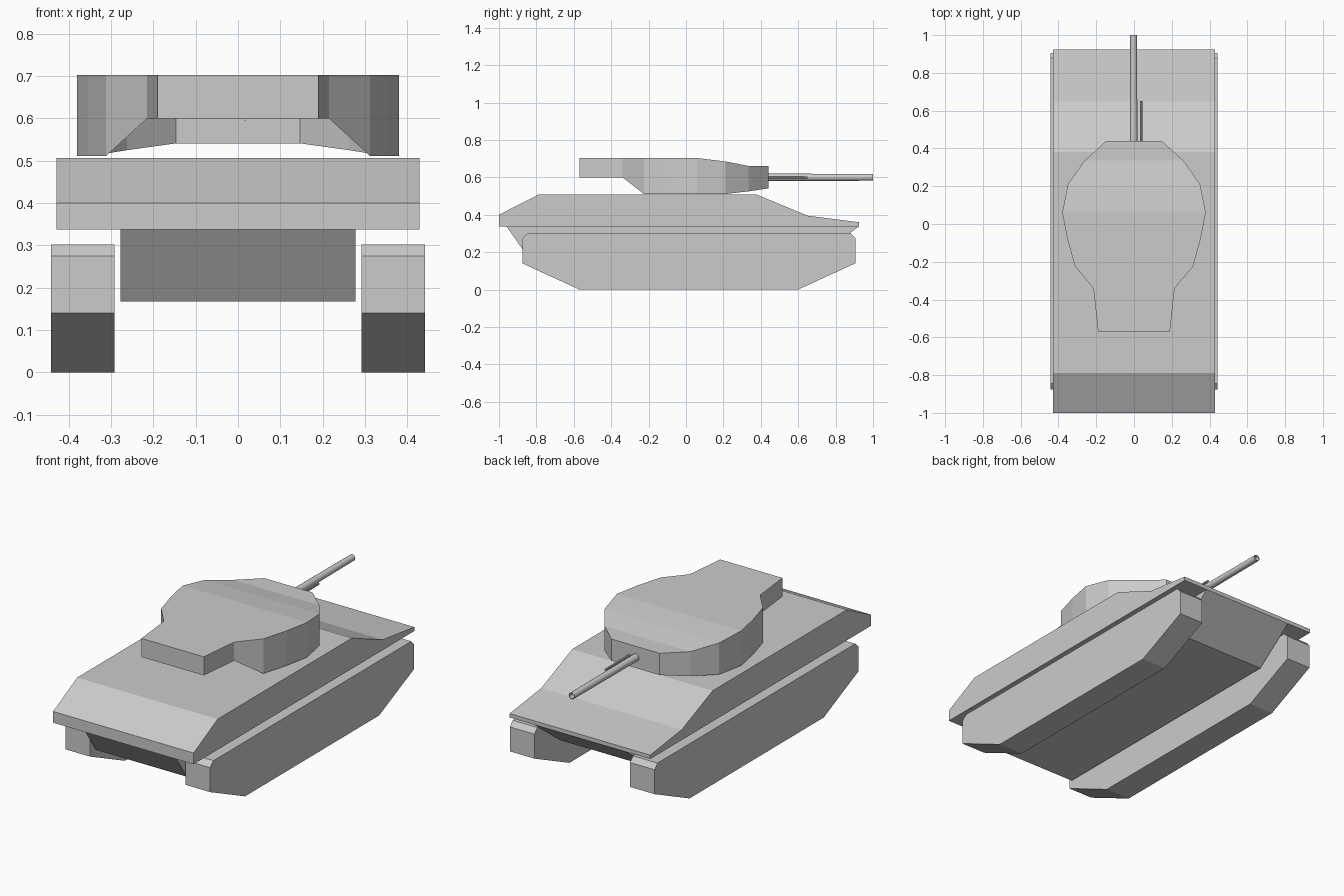
import bpy, bmesh, math

if "Cube" in bpy.data.objects:
    bpy.data.objects.remove(bpy.data.objects["Cube"])


def finish(name, bm):
    bmesh.ops.remove_doubles(bm, verts=bm.verts, dist=0.0001)
    bmesh.ops.recalc_face_normals(bm, faces=bm.faces)
    mesh = bpy.data.meshes.new(name)
    bm.to_mesh(mesh)
    bm.free()
    obj = bpy.data.objects.new(name, mesh)
    bpy.context.collection.objects.link(obj)
    return obj


def prism(bm, profile, x0, x1, skip=()):
    """Extrude a (y, z) profile across x, leaving out the listed edges."""
    a = [bm.verts.new((x0, y, z)) for y, z in profile]
    b = [bm.verts.new((x1, y, z)) for y, z in profile]
    bm.faces.new(a)
    bm.faces.new(b)
    n = len(profile)
    for i in range(n):
        if i not in skip:
            j = (i + 1) % n
            bm.faces.new((a[i], a[j], b[j], b[i]))


def tube(name, rings, x, z, sides):
    """Tube along y through rings of (y, radius)."""
    bm = bmesh.new()
    loops = []
    for y, r in rings:
        loops.append([bm.verts.new((x + r * math.cos(2 * math.pi * i / sides), y,
                                    z + r * math.sin(2 * math.pi * i / sides)))
                      for i in range(sides)])
    for a, b in zip(loops, loops[1:]):
        for i in range(sides):
            j = (i + 1) % sides
            bm.faces.new((a[i], a[j], b[j], b[i]))
    bm.faces.new(loops[-1])
    obj = finish(name, bm)
    bpy.context.view_layer.objects.active = obj
    obj.select_set(True)
    bpy.ops.object.shade_smooth_by_angle(angle=math.radians(35))
    obj.select_set(False)


# Hull: wide upper body and narrow lower tub, joined by an underside rim
FLOOR, W, TUB = 0.338, 0.429, 0.278
bm = bmesh.new()
prism(bm, [(0.925, FLOOR), (-1, FLOOR), (-1, 0.40), (-0.79, 0.507),
           (0.38, 0.507), (0.65, 0.395), (0.925, 0.36)], -W, W, skip=(0,))
prism(bm, [(-0.96, FLOOR), (0.925, FLOOR), (0.70, 0.167), (-0.84, 0.167)],
      -TUB, TUB, skip=(0,))
outer = [(-W, 0.925), (-W, -1), (W, -1), (W, 0.925)]
inner = [(-TUB, 0.925), (-TUB, -0.96), (TUB, -0.96), (TUB, 0.925)]
for i in range(3):
    corners = (outer[i], outer[i + 1], inner[i + 1], inner[i])
    bm.faces.new([bm.verts.new((x, y, FLOOR)) for x, y in corners])
finish("hull", bm)

# Tracks
for name, s in (("left_track", -1), ("right_track", 1)):
    bm = bmesh.new()
    prism(bm, [(-0.57, 0), (0.60, 0), (0.905, 0.14), (0.905, 0.275),
               (0.88, 0.302), (-0.845, 0.302), (-0.875, 0.275), (-0.875, 0.14)],
          s * 0.292, s * 0.442)
    finish(name, bm)

# Turret shell, open underneath: stations of (y, half width, bottom, top)
stations = [(-0.57, 0.19, 0.60, 0.703), (-0.34, 0.215, 0.60, 0.703),
            (-0.225, 0.312, 0.511, 0.703), (-0.08, 0.353, 0.511, 0.703),
            (0.06, 0.38, 0.511, 0.703), (0.21, 0.35, 0.511, 0.685),
            (0.335, 0.262, 0.525, 0.661), (0.44, 0.147, 0.541, 0.661)]
bm = bmesh.new()
rows = [[bm.verts.new(p) for p in ((-w, y, b), (-w, y, t), (w, y, t), (w, y, b))]
        for y, w, b, t in stations]
for a, b in zip(rows, rows[1:]):
    for i in range(3):
        bm.faces.new((a[i], a[i + 1], b[i + 1], b[i]))
bm.faces.new(rows[0])
bm.faces.new(rows[-1])
finish("turret", bm)

# Guns
tube("main_gun", [(0.435, 0.02), (1.0, 0.018), (1.0, 0.014), (0.95, 0.014)],
     -0.002, 0.60, 16)
tube("small_gun", [(0.435, 0.007), (0.65, 0.006)], 0.038, 0.60, 10)
